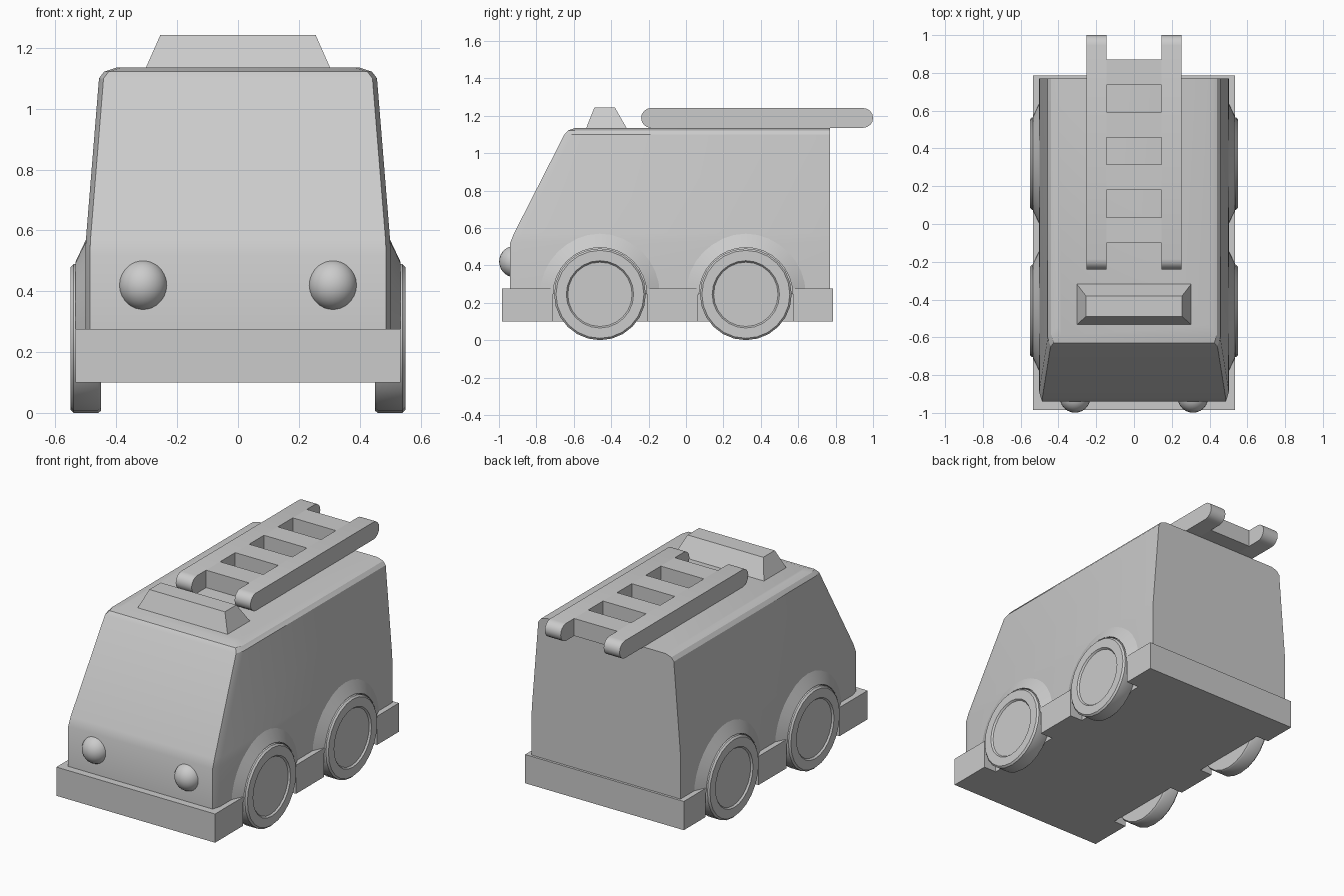
import bpy, bmesh
from math import pi, sin, cos, radians

if "Cube" in bpy.data.objects:
    bpy.data.objects.remove(bpy.data.objects["Cube"])


def make(name, verts, faces, smooth=None):
    me = bpy.data.meshes.new(name)
    me.from_pydata(verts, [], faces)
    bm = bmesh.new()
    bm.from_mesh(me)
    bmesh.ops.remove_doubles(bm, verts=bm.verts, dist=1e-5)
    bmesh.ops.recalc_face_normals(bm, faces=bm.faces)
    bm.to_mesh(me)
    bm.free()
    ob = bpy.data.objects.new(name, me)
    bpy.context.collection.objects.link(ob)
    if smooth:
        bpy.ops.object.select_all(action='DESELECT')
        bpy.context.view_layer.objects.active = ob
        ob.select_set(True)
        bpy.ops.object.shade_smooth_by_angle(angle=radians(smooth))
    return ob


def loft(name, rings, smooth=None):
    """Skin closed rings of equal length and cap both ends."""
    n = len(rings[0])
    faces = [(k * n + i, k * n + (i + 1) % n, (k + 1) * n + (i + 1) % n, (k + 1) * n + i)
             for k in range(len(rings) - 1) for i in range(n)]
    faces += [tuple(range(n)), tuple(range((len(rings) - 1) * n, len(rings) * n))]
    return make(name, [p for r in rings for p in r], faces, smooth)


def rect(x, y0, y1, z):
    return [(-x, y0, z), (x, y0, z), (x, y1, z), (-x, y1, z)]


# Body: horizontal rings, tapering sides and sloped windscreen
def body_ring(z, w, front):
    right = [(w - 0.015, front, z), (w, front + 0.05, z), (w, 0.77, z)]
    return right + [(-x, y, zz) for x, y, zz in reversed(right)]


loft("body", [body_ring(*r) for r in (
    (0.25, 0.502, -0.94), (0.52, 0.502, -0.94), (0.57, 0.50, -0.92),
    (1.10, 0.457, -0.65), (1.122, 0.44, -0.63), (1.135, 0.40, -0.59))], 25)

# Base plate with wheel notches
wheel_ys = (-0.46, 0.32)
side = [(0.535, -0.985)]
for y in wheel_ys:
    side += [(0.535, y - 0.255), (0.45, y - 0.255), (0.45, y + 0.255), (0.535, y + 0.255)]
side.append((0.535, 0.785))
outline = side + [(-x, y) for x, y in reversed(side)]
loft("base_plate", [[(x, y, z) for x, y in outline] for z in (0.10, 0.275)])

# Wheels and flared arches
SEG = 24
tyre = [(0.45, 0.238), (0.46, 0.245), (0.54, 0.245), (0.55, 0.235), (0.55, 0.18), (0.54, 0.172)]
arch = [(0.45, 0.25), (0.535, 0.25), (0.495, 0.335), (0.45, 0.335)]
for s, label in ((-1, "left"), (1, "right")):
    for y, pos in zip(wheel_ys, ("front", "rear")):
        loft(f"{pos}_{label}_wheel",
             [[(s * x, y + r * cos(2 * pi * i / SEG), 0.245 + r * sin(2 * pi * i / SEG))
               for i in range(SEG)] for x, r in tyre], 35)
        loft(f"{pos}_{label}_wheel_arch",
             [[(s * x, y + r * cos(pi * i / 16), 0.245 + r * sin(pi * i / 16))
               for x, r in arch] for i in range(17)], 30)
    # Headlights
    bpy.ops.mesh.primitive_uv_sphere_add(segments=24, ring_count=14, radius=0.081,
                                         location=(s * 0.312, -0.918, 0.42))
    lamp = bpy.context.object
    lamp.name = f"{label}_headlight"
    lamp.scale.z = 1.03
    bpy.ops.object.shade_smooth()
    # Ladder rails with rounded ends
    R, zc = 0.053, 1.188
    prof = []
    for yc, a0 in ((1.0 - R, -pi / 2), (-0.24 + R, pi / 2)):
        prof += [(yc + R * cos(a0 + pi * i / 8), zc + R * sin(a0 + pi * i / 8)) for i in range(9)]
    loft(f"{label}_ladder_rail", [[(s * x, y, z) for y, z in prof] for x in (0.145, 0.252)], 35)

# Ladder rungs
for i, y in enumerate((-0.10, 0.18, 0.457, 0.735)):
    loft(f"ladder_rung_{i + 1}", [rect(0.147, y, y + 0.135, z) for z in (1.135, 1.241)])

# Roof beacon
loft("roof_beacon", [rect(0.305, -0.535, -0.315, 1.13), rect(0.255, -0.49, -0.38, 1.243)])
